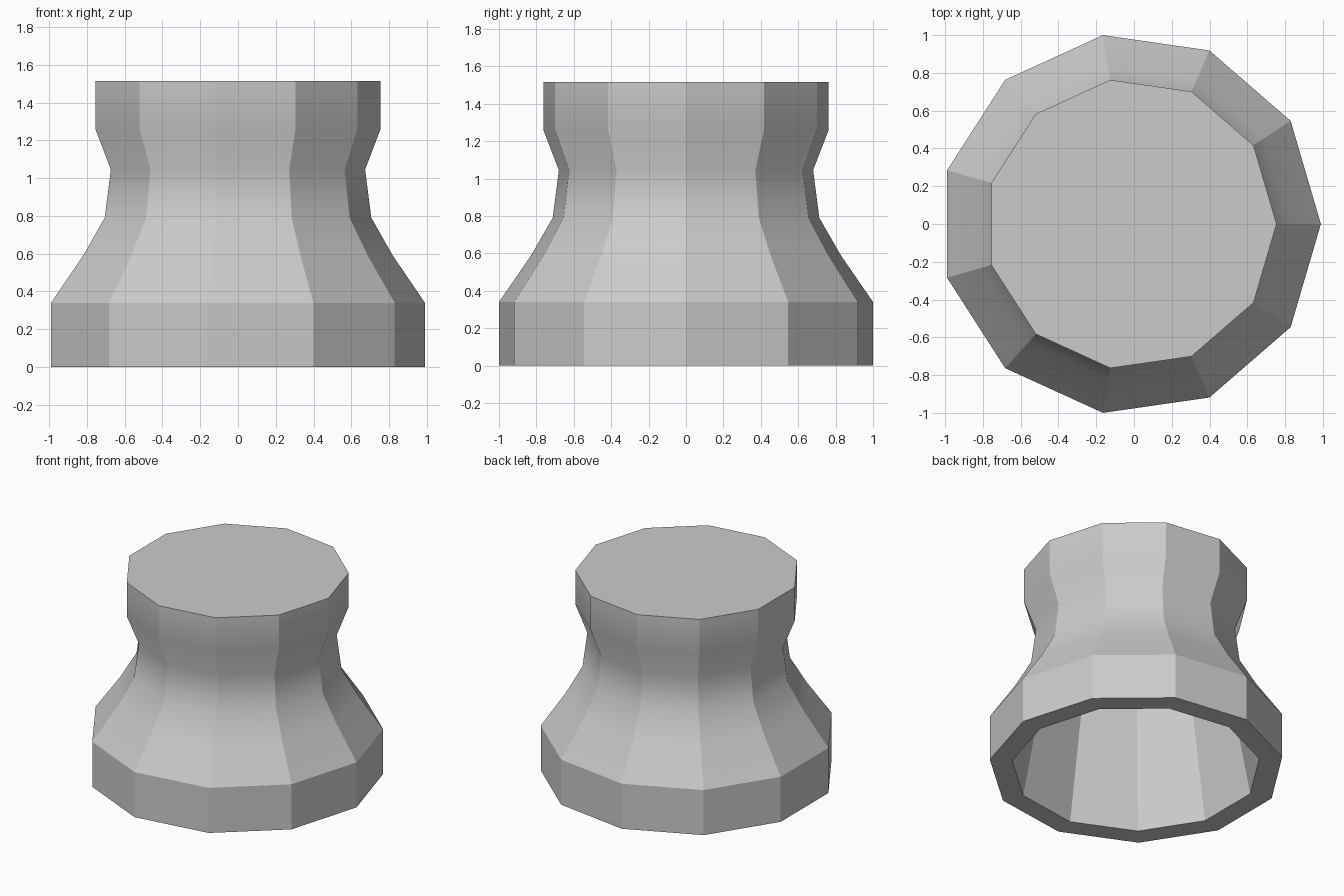
import bpy, bmesh
from math import cos, sin, tau, radians

if "Cube" in bpy.data.objects:
    bpy.data.objects.remove(bpy.data.objects["Cube"])

SIDES = 11
RADIUS = 1.01
SHIFT = -0.0205   # centres the odd-sided outline on x = 0

# (scale, height) from the inside ceiling, down to the rim, up the outside
PROFILE = [(0.60, 1.30), (0.845, 0), (1, 0), (1, 0.34), (0.828, 0.59),
           (0.713, 0.79), (0.68, 1.045), (0.763, 1.26), (0.763, 1.515)]

bm = bmesh.new()


def ring(scale, z):
    return [bm.verts.new(((RADIUS * cos(tau * i / SIDES) + SHIFT) * scale,
                          RADIUS * sin(tau * i / SIDES) * scale, z))
            for i in range(SIDES)]


# Walls and closing caps
rings = [ring(s, z) for s, z in PROFILE]
for a, b in zip(rings, rings[1:]):
    for i in range(SIDES):
        j = (i + 1) % SIDES
        bm.faces.new((a[i], a[j], b[j], b[i]))
bm.faces.new(rings[0])
bm.faces.new(rings[-1])
bmesh.ops.recalc_face_normals(bm, faces=bm.faces)

mesh = bpy.data.meshes.new("flared_cap")
bm.to_mesh(mesh)
bm.free()
cap = bpy.data.objects.new("flared_cap", mesh)
bpy.context.collection.objects.link(cap)

# Soft bends along the height, sharp edges between the sides
bpy.context.view_layer.objects.active = cap
cap.select_set(True)
bpy.ops.object.shade_smooth_by_angle(angle=radians(30))
# Keep every side edge crisp, even where the wall slopes
for e in mesh.edges:
    a, b = (mesh.vertices[v].co for v in e.vertices)
    if abs(a.z - b.z) > 0.01:
        e.use_edge_sharp = True
